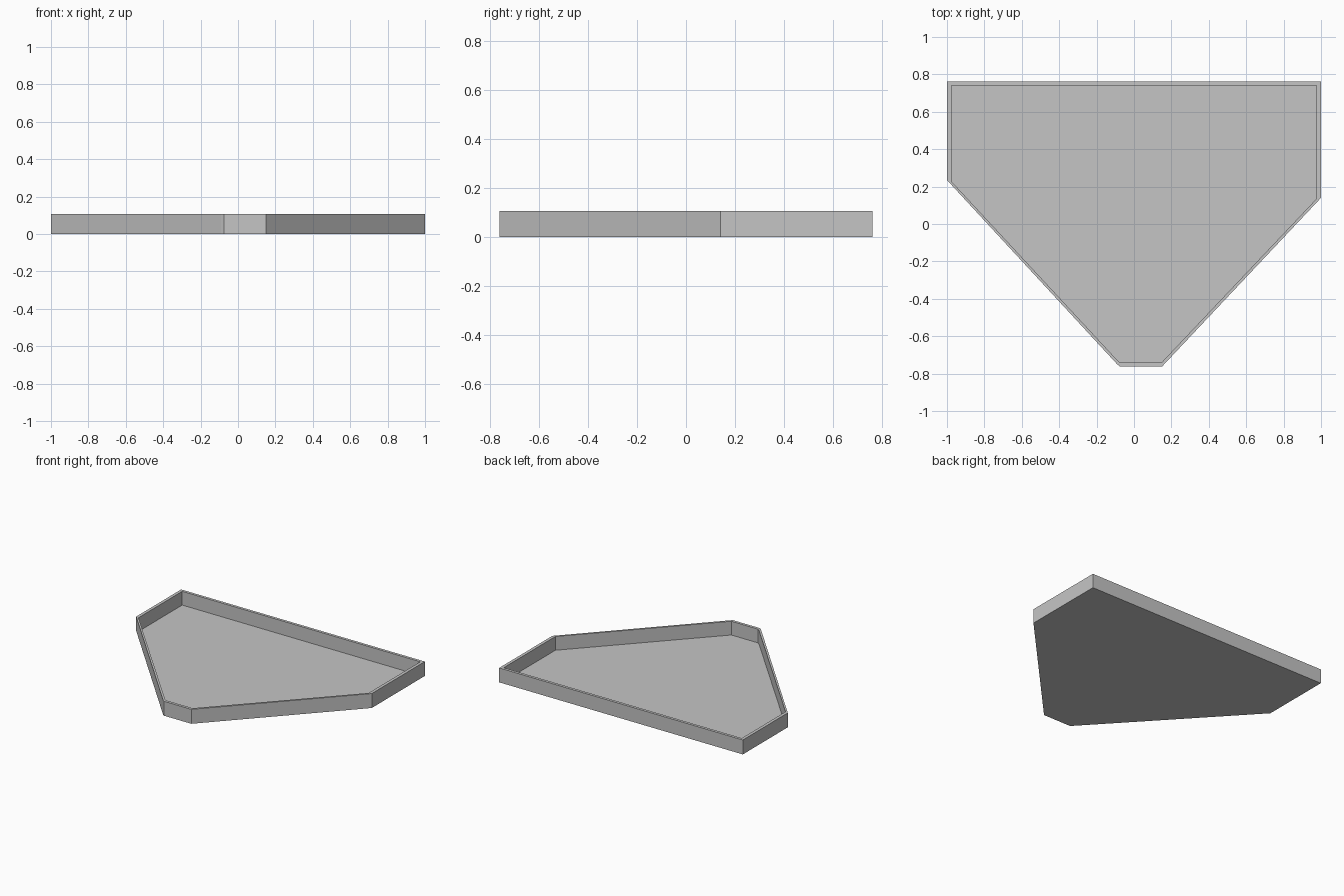
import bpy
import bmesh

if "Cube" in bpy.data.objects:
    bpy.data.objects.remove(bpy.data.objects["Cube"], do_unlink=True)

HEIGHT = 0.107
FLOOR = 0.005
INNER_X, INNER_Y = 0.977, 0.973

# Tray outline, counter-clockwise from the back left corner
OUTLINE = [(-1, 0.762), (-1, 0.235), (-0.09, -0.75), (-0.075, -0.762),
           (0.15, -0.762), (1, 0.14), (1, 0.762)]

grey = bpy.data.materials.new("light_grey")
grey.use_nodes = True
grey.diffuse_color = (0.56, 0.56, 0.56, 1)
grey.node_tree.nodes["Principled BSDF"].inputs["Base Color"].default_value = grey.diffuse_color


def ring(bm, z, sx=1.0, sy=1.0):
    return [bm.verts.new((x * sx, y * sy, z)) for x, y in OUTLINE]


def bridge(bm, a, b):
    for i in range(len(a)):
        j = (i + 1) % len(a)
        bm.faces.new((a[i], a[j], b[j], b[i]))


# Shallow tray: underside, outer wall, rim, inner wall, floor
bm = bmesh.new()
rings = [ring(bm, 0), ring(bm, HEIGHT),
         ring(bm, HEIGHT, INNER_X, INNER_Y), ring(bm, FLOOR, INNER_X, INNER_Y)]
for lower, upper in zip(rings, rings[1:]):
    bridge(bm, lower, upper)
bm.faces.new(rings[0][::-1])
bm.faces.new(rings[-1])
bmesh.ops.recalc_face_normals(bm, faces=bm.faces[:])

mesh = bpy.data.meshes.new("tray")
bm.to_mesh(mesh)
bm.free()
mesh.materials.append(grey)
tray = bpy.data.objects.new("tray", mesh)
bpy.context.collection.objects.link(tray)
